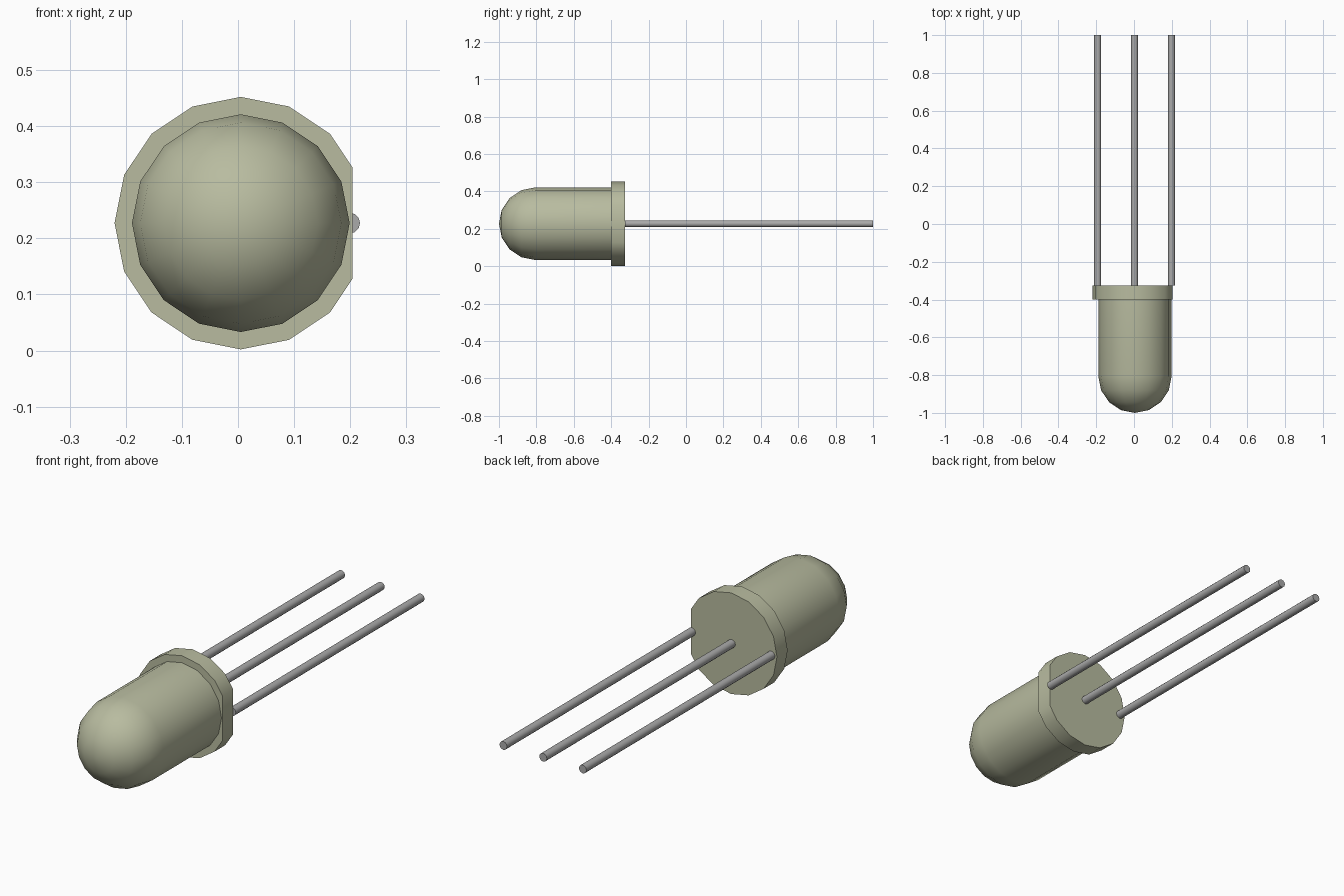
import bpy, bmesh, math
from mathutils import Matrix, Vector

CX, CZ = 0.005, 0.227
SIDES = 16

cube = bpy.data.objects.get("Cube")
if cube:
    bpy.data.objects.remove(cube, do_unlink=True)


def material(name, rgb):
    m = bpy.data.materials.new(name)
    m.use_nodes = True
    m.diffuse_color = (*rgb, 1)
    m.node_tree.nodes["Principled BSDF"].inputs["Base Color"].default_value = (*rgb, 1)
    return m


def finish(name, bm, mat):
    bmesh.ops.recalc_face_normals(bm, faces=bm.faces)
    mesh = bpy.data.meshes.new(name)
    bm.to_mesh(mesh)
    bm.free()
    mesh.materials.append(mat)
    ob = bpy.data.objects.new(name, mesh)
    bpy.context.collection.objects.link(ob)
    bpy.ops.object.select_all(action="DESELECT")
    ob.select_set(True)
    bpy.context.view_layer.objects.active = ob
    bpy.ops.object.shade_smooth_by_angle(angle=math.radians(35))
    return ob


def rod(x, radius, y0, y1, sides):
    """Capped cylinder along y with a vertex at its top."""
    bm = bmesh.new()
    turn = (Matrix.Translation((x, (y0 + y1) / 2, CZ))
            @ Matrix.Rotation(math.pi / 2, 4, "X"))
    bmesh.ops.create_cone(bm, cap_ends=True, segments=sides, radius1=radius,
                          radius2=radius, depth=y1 - y0, matrix=turn)
    return bm


resin = material("olive resin", (0.48, 0.50, 0.35))
metal = material("grey metal", (0.40, 0.40, 0.40))

# Domed lens: barrel plus quarter-circle nose, spun around the y axis
R, NOSE, BACK = 0.194, -0.806, -0.38
profile = [(R, BACK)]
profile += [(R * math.cos(i * math.pi / 8), NOSE - R * math.sin(i * math.pi / 8))
            for i in range(5)]
bm = bmesh.new()
verts = [bm.verts.new((CX + r, y, CZ)) for r, y in profile]
edges = [bm.edges.new(pair) for pair in zip(verts, verts[1:])]
bmesh.ops.spin(bm, geom=verts + edges, cent=(CX, 0, CZ), axis=(0, 1, 0),
               angle=2 * math.pi, steps=SIDES)
bmesh.ops.remove_doubles(bm, verts=bm.verts, dist=0.0005)
bmesh.ops.holes_fill(bm, edges=[e for e in bm.edges if e.is_boundary], sides=0)
finish("lens", bm, resin)

# Rim flange with one side cut flat
bm = rod(CX, 0.225, -0.4, -0.325, SIDES)
cut = bmesh.ops.bisect_plane(bm, geom=bm.verts[:] + bm.edges[:] + bm.faces[:],
                             plane_co=Vector((0.204, 0, 0)),
                             plane_no=Vector((1, 0, 0)), clear_outer=True)
bmesh.ops.holes_fill(bm, edges=[e for e in bm.edges if e.is_boundary], sides=0)
finish("rim_flange", bm, resin)

# Three straight leads
for name, x in (("right_lead", -0.192), ("middle_lead", 0.003), ("left_lead", 0.199)):
    finish(name, rod(x, 0.0185, -0.326, 1.0, 12), metal)
